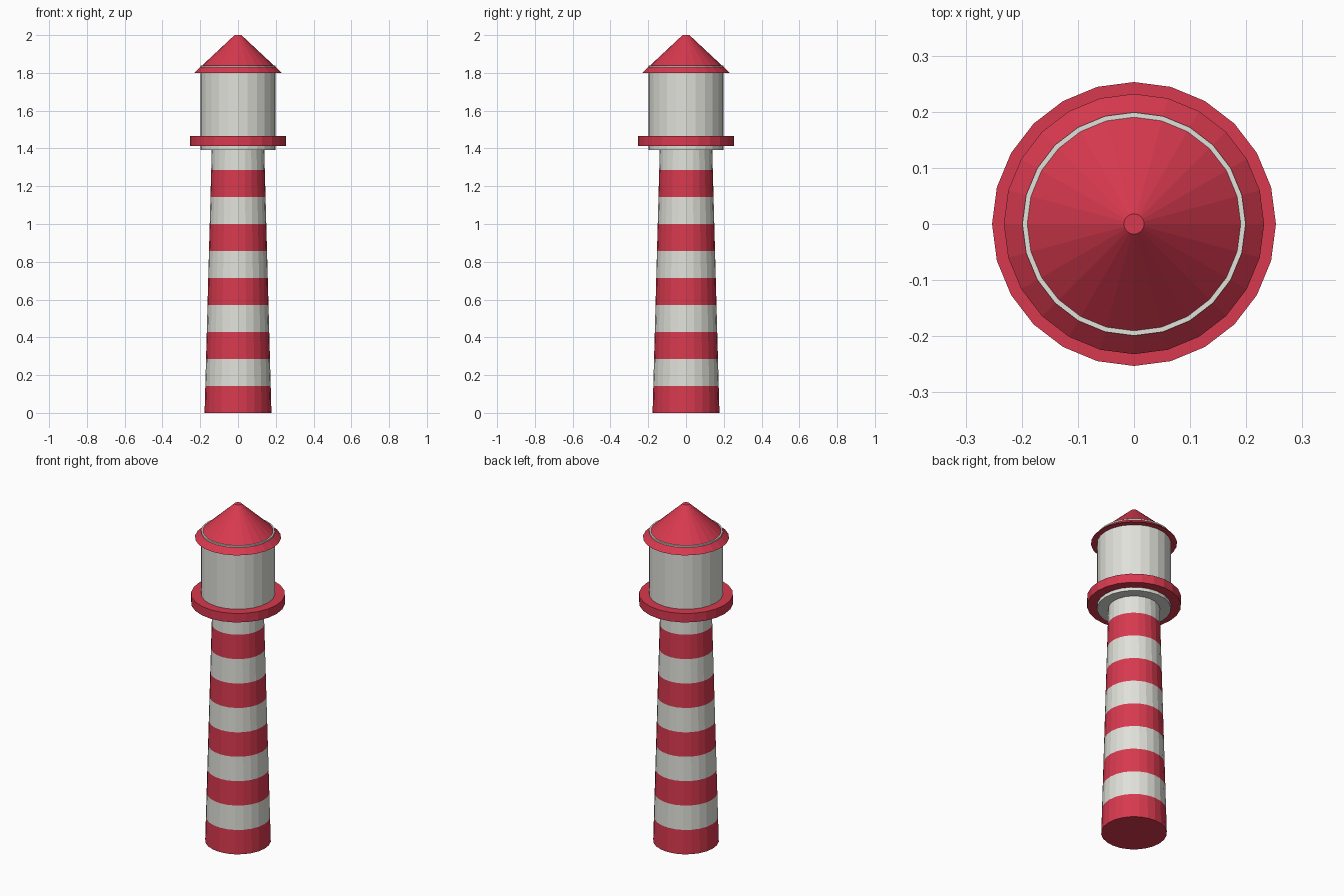
import bpy, bmesh, math

if "Cube" in bpy.data.objects:
    bpy.data.objects.remove(bpy.data.objects["Cube"])

SIDES = 24


def material(name, rgb):
    m = bpy.data.materials.new(name)
    m.diffuse_color = (*rgb, 1.0)
    m.use_nodes = True
    m.node_tree.nodes["Principled BSDF"].inputs["Base Color"].default_value = m.diffuse_color
    return m


RED = material("red paint", (0.68, 0.041, 0.077))
WHITE = material("warm white paint", (0.75, 0.75, 0.70))


def turned(name, profile, mats):
    """Closed round part from (radius, z) rings; mats alternate ring by ring."""
    bm = bmesh.new()
    rings = [[bm.verts.new((r * math.cos(2 * math.pi * i / SIDES),
                            r * math.sin(2 * math.pi * i / SIDES), z))
              for i in range(SIDES)] for r, z in profile]
    for k, (low, high) in enumerate(zip(rings, rings[1:])):
        for i in range(SIDES):
            j = (i + 1) % SIDES
            f = bm.faces.new((low[i], low[j], high[j], high[i]))
            f.material_index = k % len(mats)
    bm.faces.new(rings[0][::-1])
    top = bm.faces.new(rings[-1])
    top.material_index = (len(profile) - 2) % len(mats)
    mesh = bpy.data.meshes.new(name)
    bm.to_mesh(mesh)
    bm.free()
    for m in mats:
        mesh.materials.append(m)
    obj = bpy.data.objects.new(name, mesh)
    bpy.context.collection.objects.link(obj)
    return obj


# Tapered tower with ten equal stripes, red at the foot
BANDS, HEIGHT = 10, 1.43
turned("striped_tower",
       [(0.177 + (0.138 - 0.177) * k / BANDS, HEIGHT * k / BANDS)
        for k in range(BANDS + 1)], [RED, WHITE])

# Gallery disc around the lantern room
turned("gallery", [(0.253, 1.412), (0.253, 1.465)], [RED])

# Lantern room; its rim pokes slightly through the roof
turned("lantern_room", [(0.199, 1.392), (0.199, 1.839)], [WHITE])

# Conical roof with a small flat tip
turned("roof", [(0.232, 1.80), (0.018, 2.0)], [RED])
